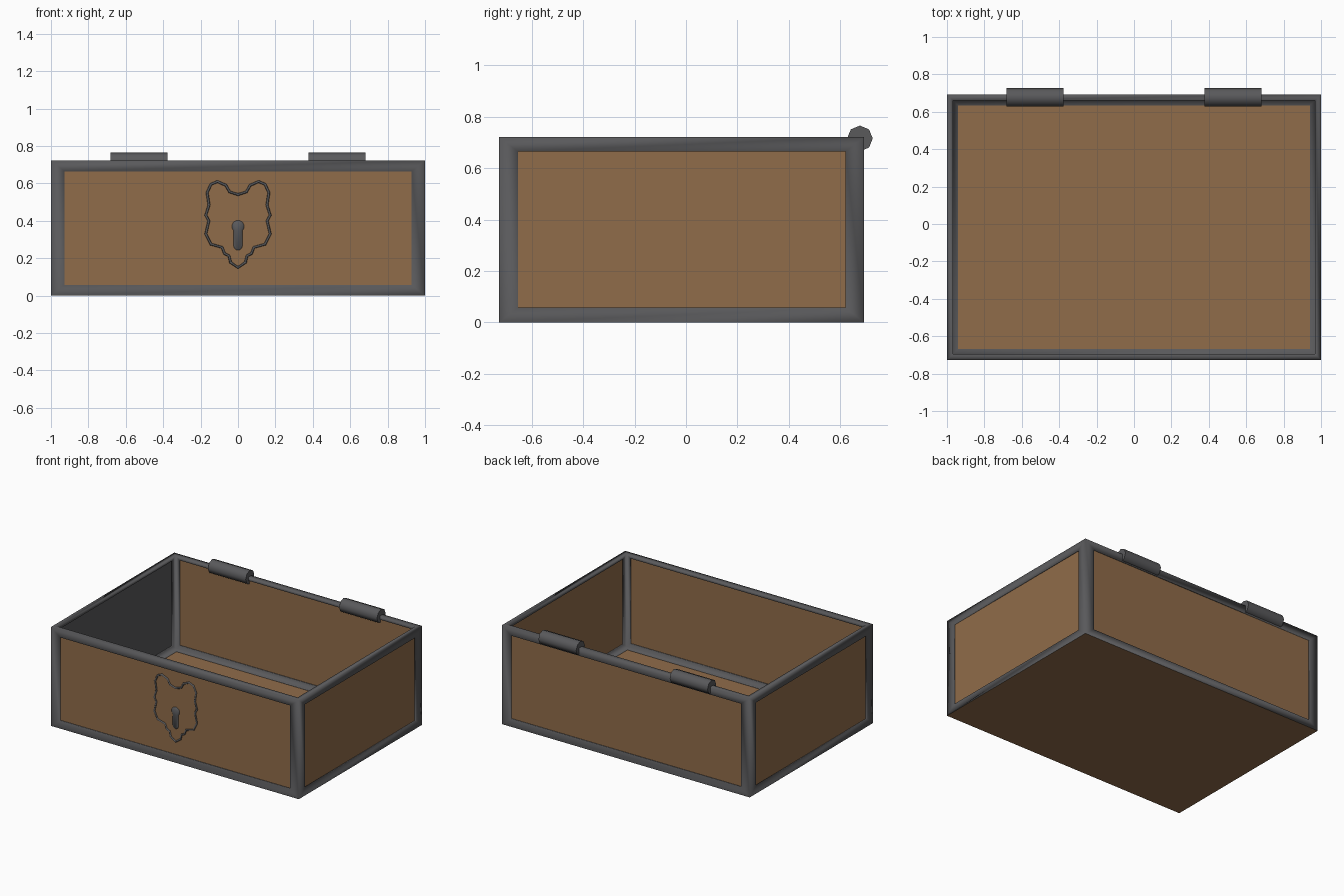
import bpy, bmesh, math
from mathutils import Vector

if "Cube" in bpy.data.objects:
    bpy.data.objects.remove(bpy.data.objects["Cube"])

def material(name, col):
    m = bpy.data.materials.new(name)
    m.diffuse_color = (*col, 1)
    m.use_nodes = True
    m.node_tree.nodes["Principled BSDF"].inputs["Base Color"].default_value = m.diffuse_color
    return m

metal = material("dark_metal", (0.10, 0.10, 0.105))
wood = material("brown_wood", (0.28, 0.15, 0.068))

X, Y0, Y1, H = 1.0, -0.727, 0.693, 0.722   # outer box limits
WALL, FLOOR, RECESS = 0.045, 0.045, 0.008

def link(name, bm, mats):
    me = bpy.data.meshes.new(name)
    bm.to_mesh(me)
    bm.free()
    for m in mats:
        me.materials.append(m)
    ob = bpy.data.objects.new(name, me)
    bpy.context.collection.objects.link(ob)
    return ob

def panel(bm, f, margins, mat):
    """Frame a face with a border (margin per axis) and sink a flat panel in it."""
    c = f.calc_center_median()
    bmesh.ops.inset_individual(bm, faces=[f], thickness=0.01, depth=0)
    old = [v.co - c for v in f.verts]
    for i, m in enumerate(margins):
        half = max(abs(o[i]) for o in old)
        if half > 1e-4:
            s = (half + 0.01 - m) / half
            for v in f.verts:
                v.co[i] = c[i] + (v.co[i] - c[i]) * s
    bmesh.ops.inset_individual(bm, faces=[f], thickness=0.0005, depth=-RECESS)
    f.material_index = mat
    f.smooth = False

# Box body: outer block, hollowed from the top
bm = bmesh.new()
bmesh.ops.create_cube(bm, size=1)
for v in bm.verts:
    v.co = Vector((X if v.co.x > 0 else -X,
                   Y1 if v.co.y > 0 else Y0,
                   H if v.co.z > 0 else 0))
bm.normal_update()
outer = [f for f in bm.faces if abs(f.normal.z) < 0.5]
bottom = next(f for f in bm.faces if f.normal.z < -0.5)
floor = next(f for f in bm.faces if f.normal.z > 0.5)
bmesh.ops.inset_individual(bm, faces=[floor], thickness=WALL, depth=0)
before = set(bm.faces)
bmesh.ops.inset_individual(bm, faces=[floor], thickness=0, depth=0)
for v in floor.verts:
    v.co.z = FLOOR
inner = [f for f in bm.faces if f not in before and f is not floor]
bm.normal_update()
for f in bm.faces:
    f.smooth = True

# Sunken wood panels, outside, inside and on the floor
for f in outer:
    panel(bm, f, (0.075, 0.075, 0.06), 1)
for f in inner:
    panel(bm, f, (0.035, 0.035, 0.03), 0 if f.normal.x > 0.5 else 1)
panel(bm, floor, (0.03, 0.03, 0), 1)
bottom.material_index = 1
bottom.smooth = False
link("box_body", bm, [metal, wood])

# Hinge barrels on the back rim
for name, x in (("hinge_left", -0.53), ("hinge_right", 0.53)):
    bpy.ops.mesh.primitive_cylinder_add(vertices=8, radius=0.05, depth=0.305,
                                        location=(x, 0.677, 0.716),
                                        rotation=(0, math.pi / 2, 0))
    hinge = bpy.context.object
    hinge.name = name
    hinge.data.materials.append(metal)
    bpy.ops.object.shade_smooth_by_angle(angle=math.radians(50))

# Ornamental lock outline on the front panel, mirrored from its right half
half = [(0, .54), (.045, .555), (.065, .59), (.11, .61), (.145, .595), (.165, .55),
        (.155, .485), (.172, .43), (.156, .40), (.172, .33), (.145, .275),
        (.085, .258), (.072, .225), (.048, .213), (.04, .178), (0, .15)]
outline = half + [(-x, z) for x, z in half[-2:0:-1]]
FRONT = Y0 + RECESS
bm = bmesh.new()
n = len(outline)
rings = []
for i in range(n):
    a, p, b = (Vector(outline[(i + k) % n]) for k in (-1, 0, 1))
    t = ((p - a).normalized() + (b - p).normalized()).normalized()
    side = Vector((t.y, 0, -t.x))
    ring = []
    for k in range(6):
        ang = k * math.pi / 3
        co = (Vector((p.x, FRONT, p.y)) + side * 0.007 * math.cos(ang)
              + Vector((0, 0.007 * math.sin(ang), 0)))
        ring.append(bm.verts.new(co))
    rings.append(ring)
for i in range(n):
    r, s = rings[i], rings[(i + 1) % n]
    for k in range(6):
        f = bm.faces.new((r[k], r[(k + 1) % 6], s[(k + 1) % 6], s[k]))
        f.smooth = True
bmesh.ops.recalc_face_normals(bm, faces=bm.faces[:])
link("lock_outline", bm, [metal])

# Keyhole plate: round head with a narrower rounded stem, domed edge
pts = [(0.034 * math.cos(math.radians(a)), 0.37 + 0.034 * math.sin(math.radians(a)))
       for a in range(-45, 226, 30)]
pts += [(0.025 * math.cos(math.radians(a)), 0.267 + 0.026 * math.sin(math.radians(a)))
        for a in range(180, 361, 36)]
bm = bmesh.new()
face = bm.faces.new([bm.verts.new((x, FRONT + 0.001, z)) for x, z in pts])
face.normal_update()
if face.normal.y > 0:
    face.normal_flip()
bmesh.ops.inset_individual(bm, faces=[face], thickness=0.008, depth=0.008)
for f in bm.faces:
    f.smooth = True
link("keyhole", bm, [metal])
